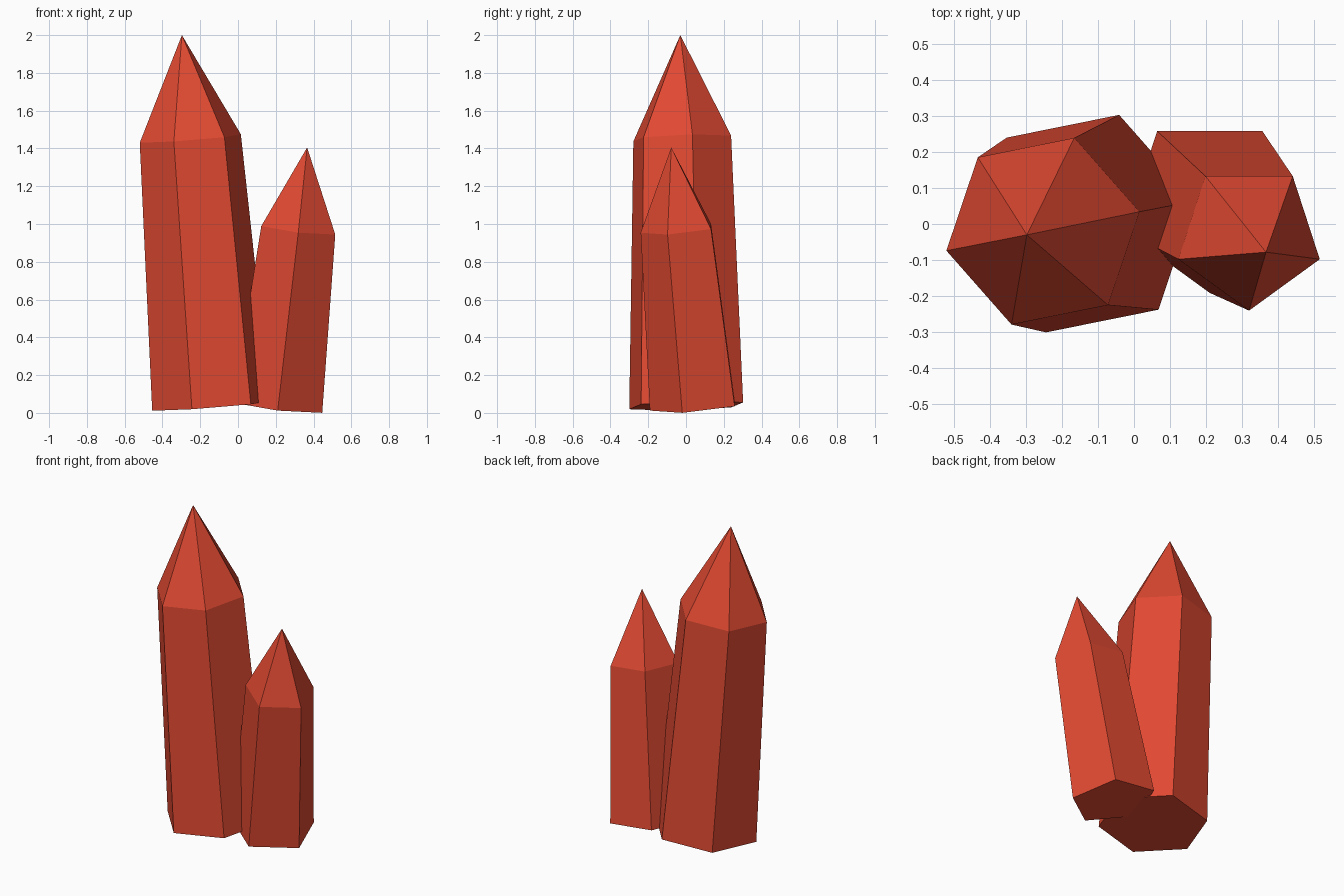
import bpy, bmesh
from math import cos, sin, radians, tau

if "Cube" in bpy.data.objects:
    bpy.data.objects.remove(bpy.data.objects["Cube"])

red = bpy.data.materials.new("crystal red")
red.diffuse_color = (0.76, 0.068, 0.032, 1)
red.use_nodes = True
red.node_tree.nodes["Principled BSDF"].inputs["Base Color"].default_value = red.diffuse_color


def crystal(name, sides, turn, slope, base, shoulder, tip):
    """Tapered leaning prism with a pointed cap; rings are (x, y, z, radius)."""
    bm = bmesh.new()

    def ring(cx, cy, cz, r):
        verts = []
        for i in range(sides):
            a = radians(turn) + tau * i / sides
            dx, dy = r * cos(a), r * sin(a)
            verts.append(bm.verts.new((cx + dx, cy + dy, cz + slope[0] * dx + slope[1] * dy)))
        return verts

    low, high = ring(*base), ring(*shoulder)
    apex = bm.verts.new(tip)
    bm.faces.new(low[::-1])
    for i in range(sides):
        j = (i + 1) % sides
        bm.faces.new((low[i], low[j], high[j], high[i]))
        bm.faces.new((high[i], high[j], apex))
    bmesh.ops.recalc_face_normals(bm, faces=bm.faces)
    mesh = bpy.data.meshes.new(name)
    bm.to_mesh(mesh)
    bm.free()
    mesh.materials.append(red)
    bpy.context.collection.objects.link(bpy.data.objects.new(name, mesh))


# Tall six-sided crystal leaning left
crystal("tall_crystal", 6, 11.4, (0.077, 0.034),
        (-0.1425, 0.001, 0.0375, 0.318), (-0.2525, -0.02, 1.4525, 0.273), (-0.297, -0.03, 2.0))

# Short five-sided crystal leaning right
crystal("short_crystal", 5, -90, (-0.114, 0.088),
        (0.21, 0.057, 0.034, 0.248), (0.319, -0.034, 0.972, 0.206), (0.366, -0.078, 1.405))
